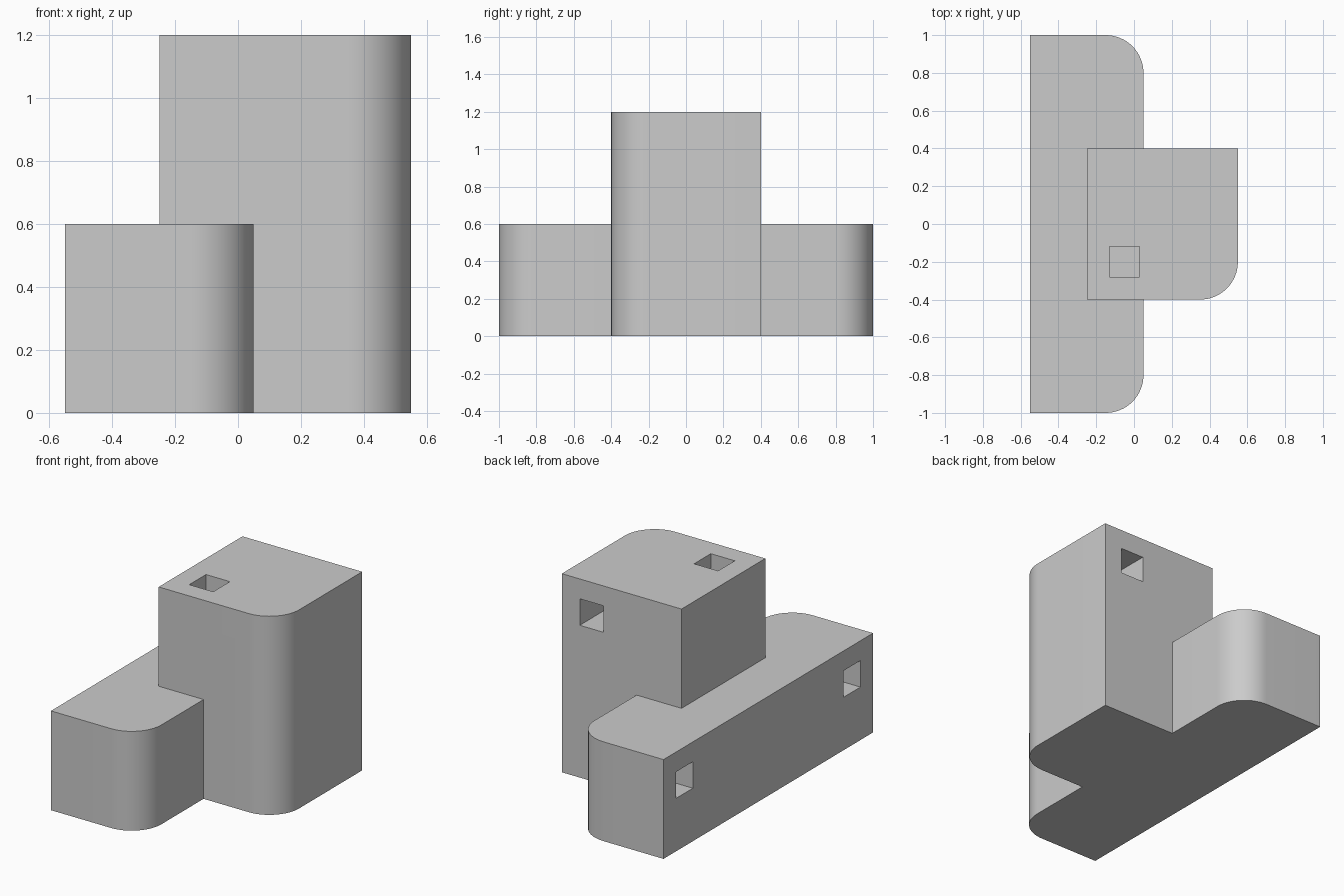
import bpy, bmesh

# Remove the default cube
if "Cube" in bpy.data.objects:
    bpy.data.objects.remove(bpy.data.objects["Cube"], do_unlink=True)

# Single plain grey material
grey = bpy.data.materials.new("plain grey")
grey.use_nodes = True
colour = (0.6, 0.6, 0.6, 1)
grey.diffuse_color = colour
grey.node_tree.nodes["Principled BSDF"].inputs["Base Color"].default_value = colour


def block(name, low, high, rounded=(), radius=0.2):
    """Box between two corners; vertical edges at the (x, y) points are rounded."""
    bm = bmesh.new()
    bmesh.ops.create_cube(bm, size=1)
    for v in bm.verts:
        v.co = [(a + b) / 2 + c * (b - a) for a, b, c in zip(low, high, v.co)]

    def at(v, p):
        return abs(v.co.x - p[0]) + abs(v.co.y - p[1]) < 0.001

    edges = [e for e in bm.edges if any(all(at(v, p) for v in e.verts) for p in rounded)]
    if edges:
        bmesh.ops.bevel(bm, geom=edges, offset=radius, offset_type='OFFSET',
                        segments=16, profile=0.5, affect='EDGES')
    mesh = bpy.data.meshes.new(name)
    bm.to_mesh(mesh)
    bm.free()
    mesh.materials.append(grey)
    obj = bpy.data.objects.new(name, mesh)
    bpy.context.collection.objects.link(obj)
    return obj


def combine(target, other, operation):
    """Apply a boolean to the target and drop the helper."""
    mod = target.modifiers.new(operation.title(), 'BOOLEAN')
    mod.operation, mod.object, mod.solver = operation, other, 'EXACT'
    bpy.context.view_layer.objects.active = target
    bpy.ops.object.modifier_apply(modifier=mod.name)
    bpy.data.objects.remove(other, do_unlink=True)


# Low long block and tall block, joined into one solid
body = block("stepped_body", (-0.55, -1, 0), (0.05, 1, 0.6), [(0.05, -1), (0.05, 1)])
tower = block("tower", (-0.25, -0.4, 0), (0.55, 0.4, 1.2), [(0.55, -0.4)])
combine(body, tower, 'UNION')

# Square sockets: centre of the opening, axis, and inward direction
half, depth = 0.08, 0.4
sockets = [
    ((-0.05, -0.2, 1.2), 2, -1),
    ((0.35, 0.4, 1.0), 1, -1),
    ((-0.55, 0.8, 0.4), 0, 1),
    ((-0.55, -0.8, 0.4), 0, 1),
]
for centre, axis, inward in sockets:
    low = [c - half for c in centre]
    high = [c + half for c in centre]
    ends = (centre[axis] + inward * depth, centre[axis] - inward * half)
    low[axis], high[axis] = min(ends), max(ends)
    cutter = block("socket_cutter", low, high)
    cutter.hide_render = True
    combine(body, cutter, 'DIFFERENCE')

# Smooth rounded corners, sharp edges elsewhere
bpy.ops.object.select_all(action='DESELECT')
body.select_set(True)
bpy.context.view_layer.objects.active = body
bpy.ops.object.shade_smooth_by_angle()
